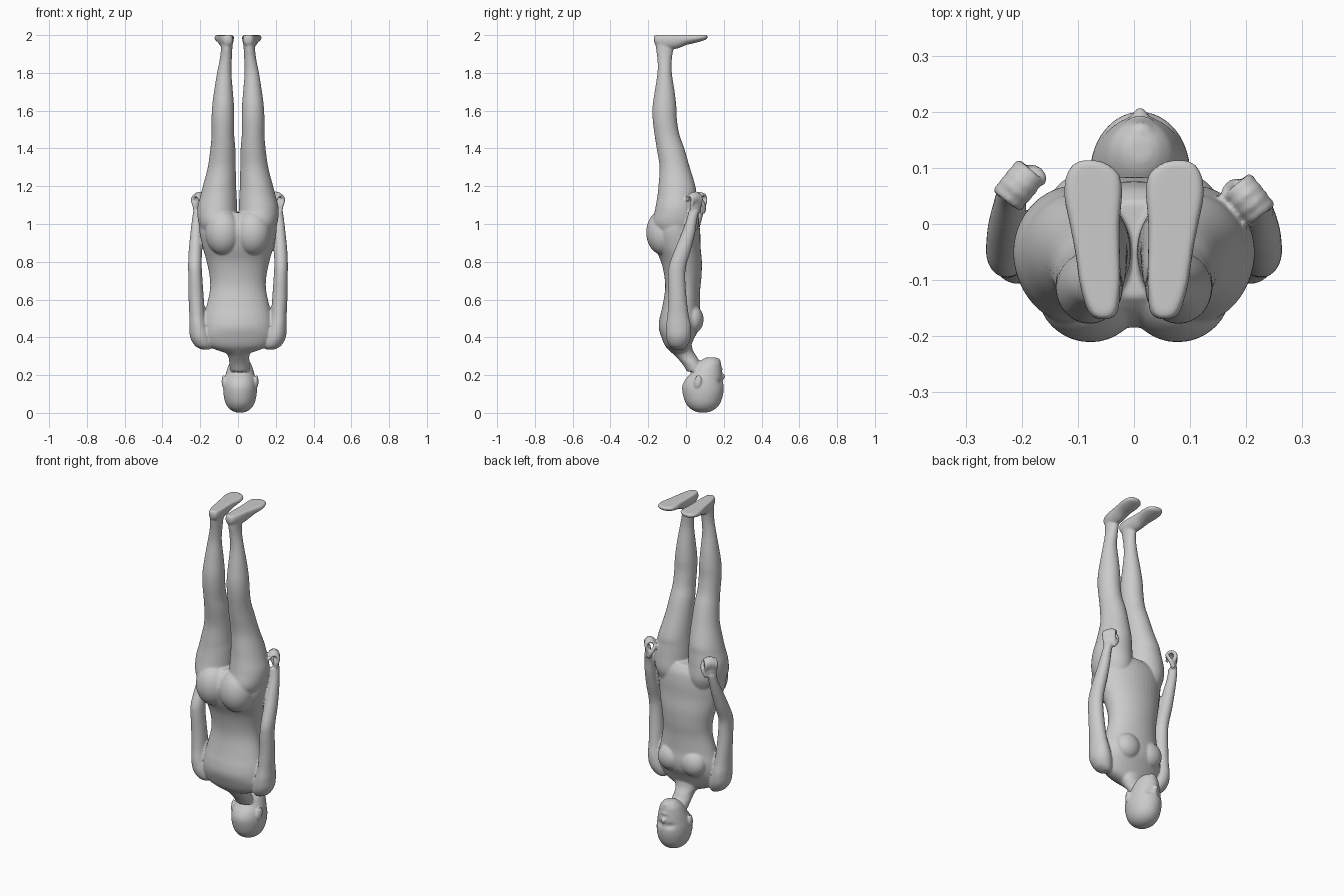
import bpy, bmesh, math
from mathutils import Vector

parts = []


def finish(name, bm):
    bmesh.ops.recalc_face_normals(bm, faces=bm.faces)
    me = bpy.data.meshes.new(name)
    bm.to_mesh(me)
    bm.free()
    ob = bpy.data.objects.new(name, me)
    bpy.context.collection.objects.link(ob)
    parts.append(ob)
    return ob


def skin(name, rings):
    bm = bmesh.new()
    loops = [[bm.verts.new(p) for p in r] for r in rings]
    n = len(loops[0])
    for a, b in zip(loops, loops[1:]):
        for i in range(n):
            j = (i + 1) % n
            bm.faces.new((a[i], a[j], b[j], b[i]))
    bm.faces.new(loops[0])
    bm.faces.new(loops[-1])
    return finish(name, bm)


def smooth_rows(rows, steps=5):
    out = []
    for i in range(len(rows) - 1):
        p = [rows[max(0, min(len(rows) - 1, i + k))] for k in (-1, 0, 1, 2)]
        for s in range(steps):
            t = s / steps
            out.append([0.5 * (2 * b + (c - a) * t + (2 * a - 5 * b + 4 * c - d) * t * t
                               + (3 * b - a - 3 * c + d) * t ** 3) for a, b, c, d in zip(*p)])
    return out + [list(rows[-1])]


def loft(name, rows, side=1, along_y=False, n=40):
    """Rows: position along axis, centre x, centre other, radius x, radius other."""
    rings = []
    for h, cx, co, rx, ro in smooth_rows(rows):
        ring = []
        for k in range(n):
            a = 2 * math.pi * k / n
            x, o = side * (cx + rx * math.cos(a)), co + ro * math.sin(a)
            ring.append((x, h, min(o, 2.0)) if along_y else (x, o, min(h, 2.0)))
        rings.append(ring)
    return skin(name, rings)


def tube(name, pts, radius, n=12):
    rows = smooth_rows([tuple(p) for p in pts])
    ps = [Vector(r) for r in rows]
    rings, last = [], len(ps) - 1
    for i, p in enumerate(ps):
        t = (ps[min(i + 1, last)] - ps[max(i - 1, 0)]).normalized()
        u = t.cross(Vector((0.6, -0.7, 0.1))).normalized()
        v = t.cross(u)
        r = radius * (0.55 if i == last else 1 - 0.2 * i / last)
        rings.append([p + r * (u * math.cos(2 * math.pi * k / n) + v * math.sin(2 * math.pi * k / n))
                      for k in range(n)])
    return skin(name, rings)


def ball(name, loc, size, turn=0.0, tilt=0.0):
    bm = bmesh.new()
    bmesh.ops.create_uvsphere(bm, u_segments=32, v_segments=20, radius=1)
    ob = finish(name, bm)
    for v in ob.data.vertices:
        c = Vector((v.co.x * size[0], v.co.y * size[1], v.co.z * size[2]))
        x, y = c.x * math.cos(turn) - c.y * math.sin(turn), c.x * math.sin(turn) + c.y * math.cos(turn)
        y, z = y * math.cos(tilt) - c.z * math.sin(tilt), y * math.sin(tilt) + c.z * math.cos(tilt)
        v.co = Vector((x, y, z)) + Vector(loc)
    return ob


# Torso and neck, upside down
loft("torso", [(.315, 0, -.03, .06, .04), (.35, 0, -.042, .15, .065), (.40, 0, -.042, .185, .088),
               (.45, 0, -.036, .188, .108), (.50, 0, -.03, .183, .11), (.56, 0, -.026, .168, .1),
               (.65, 0, -.018, .149, .093), (.72, 0, -.016, .15, .098), (.80, 0, -.024, .166, .108),
               (.88, 0, -.045, .188, .122), (.96, 0, -.055, .204, .13), (1.02, 0, -.05, .2, .115),
               (1.06, 0, -.045, .16, .085)])
loft("neck", [(.22, .01, .055, .05, .05), (.26, .008, .03, .054, .05), (.30, .004, 0, .056, .056),
              (.33, 0, -.025, .075, .062), (.37, 0, -.042, .11, .07)])

# Head with eye sockets pressed in
HX = .011
head = loft("head", [(.001, HX, .09, .012, .014), (.008, HX, .09, .036, .042), (.025, HX, .09, .06, .07),
                     (.055, HX, .09, .078, .093), (.10, HX, .09, .088, .107), (.14, HX, .09, .089, .11),
                     (.175, HX, .095, .084, .1), (.21, HX, .108, .075, .083), (.24, HX, .115, .066, .073),
                     (.265, HX, .124, .055, .06), (.285, HX, .13, .036, .04), (.294, HX, .132, .018, .02)])
for v in head.data.vertices:
    for s in (-1, 1):
        d2 = ((v.co.x - HX - s * .034) / .02) ** 2 + ((v.co.z - .165) / .013) ** 2
        if v.co.y > .1:
            v.co.y -= .013 * math.exp(-d2)
ball("nose", (HX, .187, .193), (.014, .022, .017))
ball("nose_bridge", (HX, .184, .176), (.009, .013, .032), tilt=-.2)
ball("lips", (HX, .182, .232), (.024, .012, .009))
ball("chin", (HX, .163, .272), (.026, .02, .02))

for s in (1, -1):
    ball("ear", (HX + s * .088, .062, .168), (.008, .02, .035), turn=-s * .35, tilt=-.2)
    ball("eye", (HX + s * .034, .164, .165), (.016, .014, .012))
    ball("nostril", (HX + s * .011, .185, .2), (.009, .011, .009))
    ball("chest", (s * .075, .035, .495), (.075, .058, .075))
    ball("buttock", (s * .078, -.118, .955), (.095, .093, .12))
    # Leg and flat-soled foot
    loft("leg", [(.92, .1, -.05, .07, .09), (1.0, .107, -.055, .1, .122), (1.08, .11, -.05, .105, .113),
                 (1.15, .103, -.048, .096, .103), (1.2, .098, -.048, .088, .098), (1.3, .086, -.06, .074, .08),
                 (1.4, .08, -.082, .066, .073), (1.47, .08, -.1, .06, .066), (1.55, .08, -.112, .06, .064),
                 (1.62, .079, -.114, .058, .063), (1.7, .077, -.113, .05, .053), (1.8, .073, -.113, .038, .038),
                 (1.87, .065, -.113, .032, .038), (1.93, .06, -.113, .03, .046), (1.98, .058, -.115, .031, .047)], s)
    loft("foot", [(-.17, .055, 1.98, .008, .01), (-.158, .055, 1.975, .026, .032), (-.11, .06, 1.975, .036, .05),
                  (-.05, .065, 1.978, .04, .05), (0, .07, 1.982, .045, .035), (.05, .073, 1.985, .052, .026),
                  (.085, .073, 1.988, .049, .019), (.105, .077, 1.99, .034, .014), (.114, .08, 1.991, .015, .007)],
         s, along_y=True)
    # Arm; the left hand sits slightly further forward
    dy = .0 if s > 0 else .025
    loft("arm", [(.335, .17, -.035, .02, .025), (.355, .182, -.04, .045, .048), (.40, .198, -.04, .055, .065),
                 (.46, .21, -.04, .048, .066), (.52, .216, -.042, .042, .056), (.62, .222, -.046, .04, .048),
                 (.72, .226, -.05, .037, .046), (.78, .228, -.044, .036, .046), (.86, .226, -.018 + dy * .3, .035, .043),
                 (.95, .222, .012 + dy * .6, .03, .036), (1.02, .219, .03 + dy, .025, .028),
                 (1.07, .215, .042 + dy, .022, .028)], s)
    # Hand with curled fingers
    c = Vector((s * .213, .05 + dy, 0))
    across, inward, up = Vector((-s * .6, .75, 0)), Vector((-s * .78, -.62, 0)), Vector((0, 0, 1))
    ball("palm", c + up * 1.092, (.016, .037, .042), turn=s * math.atan2(.6, .75))
    for k in range(4):
        base, top = c + across * (-.029 + .019 * k), (1.152, 1.16, 1.162, 1.156)[k]
        tube("finger", [base + up * 1.1 - inward * .002, base + up * (top - .022) - inward * .012,
                        base + up * top + inward * .006, base + up * (top - .008) + inward * .028,
                        base + up * (top - .03) + inward * .036], .0112)
    tube("thumb", [c + across * .022 + up * 1.06, c + across * .038 + inward * .014 + up * 1.09,
                   c + across * .038 + inward * .03 + up * 1.118, c + across * .03 + inward * .038 + up * 1.138], .0125)

# Fuse all parts into one smooth skin
bpy.ops.object.select_all(action='DESELECT')
for ob in parts:
    ob.select_set(True)
bpy.context.view_layer.objects.active = parts[0]
bpy.ops.object.join()
body = bpy.context.view_layer.objects.active
body.name = "body"
fuse = body.modifiers.new("fuse", 'REMESH')
fuse.mode = 'VOXEL'
fuse.voxel_size = .0055
fuse.use_smooth_shade = True
relax = body.modifiers.new("relax", 'SMOOTH')
relax.factor = .5
relax.iterations = 5
